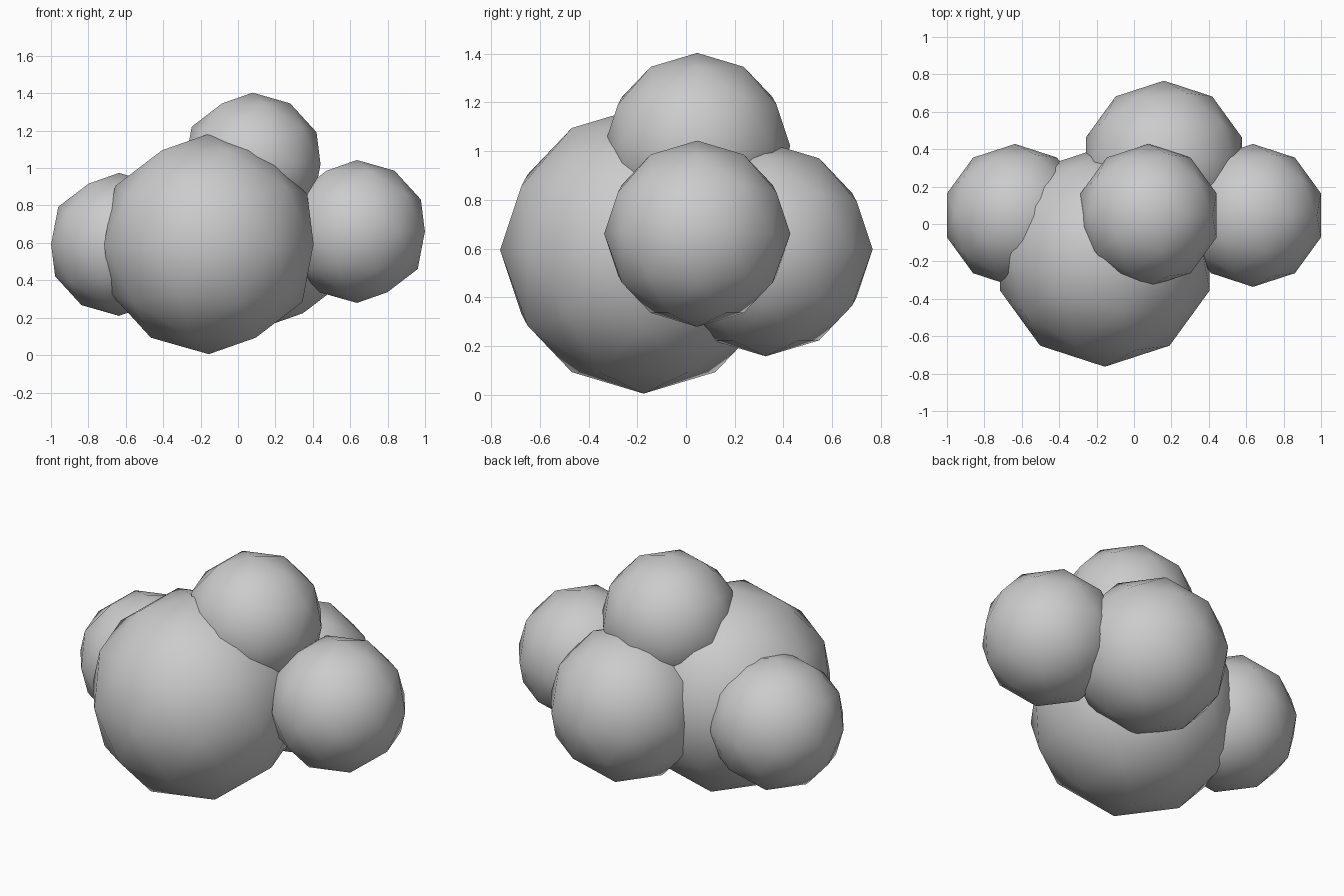
import bpy

if "Cube" in bpy.data.objects:
    bpy.data.objects.remove(bpy.data.objects["Cube"])

# Cloud / bush made of overlapping low-poly puffs: name, centre, radius
PUFFS = [
    ("main_puff",  (-0.156, -0.174, 0.594), 0.589),
    ("back_puff",  (0.160, 0.327, 0.597), 0.439),
    ("top_puff",   (0.078, 0.046, 1.021), 0.382),
    ("right_puff", (0.636, 0.046, 0.661), 0.382),
    ("left_puff",  (-0.636, 0.046, 0.592), 0.382),
]


def puff(name, centre, radius):
    bpy.ops.mesh.primitive_ico_sphere_add(subdivisions=2, radius=radius, location=centre)
    obj = bpy.context.object
    obj.name = name
    bpy.ops.object.shade_smooth()
    return obj


for spec in PUFFS:
    puff(*spec)
